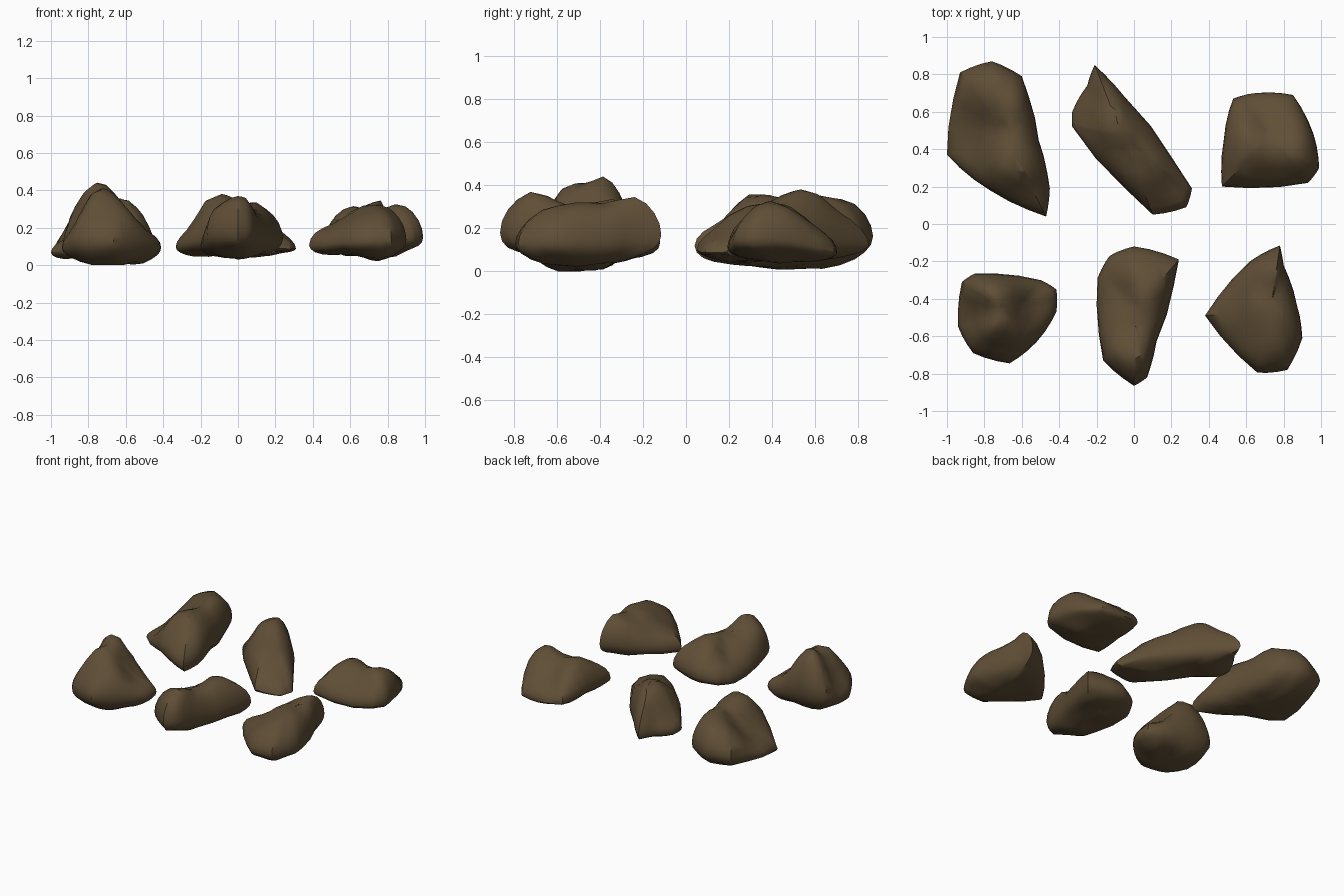
import bpy, bmesh, math
from mathutils import Vector, noise

if "Cube" in bpy.data.objects:
    bpy.data.objects.remove(bpy.data.objects["Cube"])

stone = bpy.data.materials.new("dark brown stone")
stone.diffuse_color = (0.115, 0.077, 0.037, 1)
stone.use_nodes = True
stone.node_tree.nodes["Principled BSDF"].inputs["Base Color"].default_value = stone.diffuse_color


def crest_height(crests, p):
    """Height of the top surface, blended from the nearest crest points."""
    w = [1 / ((p.x - x) ** 2 + (p.y - y) ** 2 + .004) ** 1.4 for x, y, _ in crests]
    return sum(k * c[2] for k, c in zip(w, crests)) / sum(w)


def refine(corners, parts=3):
    """Cut each outline edge in parts, slightly bowed outwards."""
    pts = [Vector(c) for c in corners]
    mid = sum(pts, Vector((0, 0))) / len(pts)
    out = []
    for a, b in zip(pts, pts[1:] + pts[:1]):
        for i in range(parts):
            q = a.lerp(b, i / parts)
            bow = .04 * (b - a).length * math.sin(math.pi * i / parts)
            out.append(q + (q - mid).normalized() * bow)
    return out, mid


def build_rock(name, base, corners, crests):
    """Stack rings that shrink from the widest outline to the top and underside."""
    rim, mid = refine(corners)
    bm = bmesh.new()
    rings = []
    for k in range(-6, 7):
        a = k / 6 * 1.45
        s = math.cos(a) ** .8                              # ring width
        lift = abs(math.sin(a)) ** (1.05 if k > 0 else .9)  # height above or below the rim
        ring = []
        for r in rim:
            q = mid.lerp(r, s)
            goal = crest_height(crests, q) if k > 0 else base
            z = .43 * crest_height(crests, r)
            z += (goal - z) * lift
            # uneven chipped surface
            z += .03 * lift * noise.noise(Vector((q.x * 6, q.y * 6, 2 if k > 0 else 7)))
            ring.append(bm.verts.new((q.x, q.y, max(z, 0))))
        rings.append(ring)
    n = len(rim)
    for lo, hi in zip(rings, rings[1:]):
        for i in range(n):
            j = (i + 1) % n
            bm.faces.new((lo[i], lo[j], hi[j], hi[i]))
    bm.faces.new(rings[0])
    bm.faces.new(rings[-1])
    bmesh.ops.triangulate(bm, faces=bm.faces[:])
    bmesh.ops.recalc_face_normals(bm, faces=bm.faces[:])
    me = bpy.data.meshes.new(name)
    bm.to_mesh(me)
    bm.free()
    me.materials.append(stone)
    ob = bpy.data.objects.new(name, me)
    bpy.context.collection.objects.link(ob)
    bpy.ops.object.select_all(action='DESELECT')
    ob.select_set(True)
    bpy.context.view_layer.objects.active = ob
    bpy.ops.object.shade_smooth_by_angle(angle=.7)


# Each rock: base height, corners of its plan outline, then a few crest points on top
build_rock("rock_back_left", .02,
           [(-.76, .87), (-.6, .79), (-.51, .45), (-.45, .19), (-.47, .04), (-.77, .18), (-1, .37), (-.93, .81)],
           [(-.67, .78, .39), (-.64, .32, .38), (-.93, .42, .15), (-.5, .12, .27)])
build_rock("rock_back_middle", .05,
           [(-.21, .85), (-.05, .68), (.31, .19), (.28, .09), (.1, .05), (-.33, .52), (-.33, .6), (-.25, .74)],
           [(-.11, .52, .38), (.08, .3, .31), (.25, .14, .2), (-.32, .56, .22)])
build_rock("rock_back_right", .05,
           [(.47, .2), (.48, .45), (.53, .67), (.65, .7), (.85, .69), (.96, .48), (.99, .3), (.93, .22)],
           [(.55, .4, .33), (.93, .37, .36), (.72, .66, .2), (.72, .2, .25)])
build_rock("rock_front_left", .005,
           [(-.92, -.31), (-.85, -.265), (-.5, -.3), (-.415, -.35), (-.415, -.47), (-.52, -.63),
            (-.665, -.745), (-.86, -.69), (-.94, -.55)],
           [(-.76, -.36, .49), (-.74, -.52, .42), (-.7, -.7, .3), (-.5, -.42, .2), (-.92, -.5, .2)])
build_rock("rock_front_middle", .04,
           [(0, -.12), (.24, -.19), (.12, -.63), (.07, -.82), (0, -.865), (-.165, -.73), (-.195, -.29), (-.13, -.17)],
           [(.08, -.3, .34), (0, -.86, .42), (-.16, -.35, .23)])
build_rock("rock_front_right", .04,
           [(.78, -.115), (.8, -.22), (.87, -.43), (.9, -.61), (.82, -.78), (.66, -.795), (.38, -.49), (.62, -.2)],
           [(.765, -.15, .4), (.69, -.48, .32), (.5, -.5, .24)])
